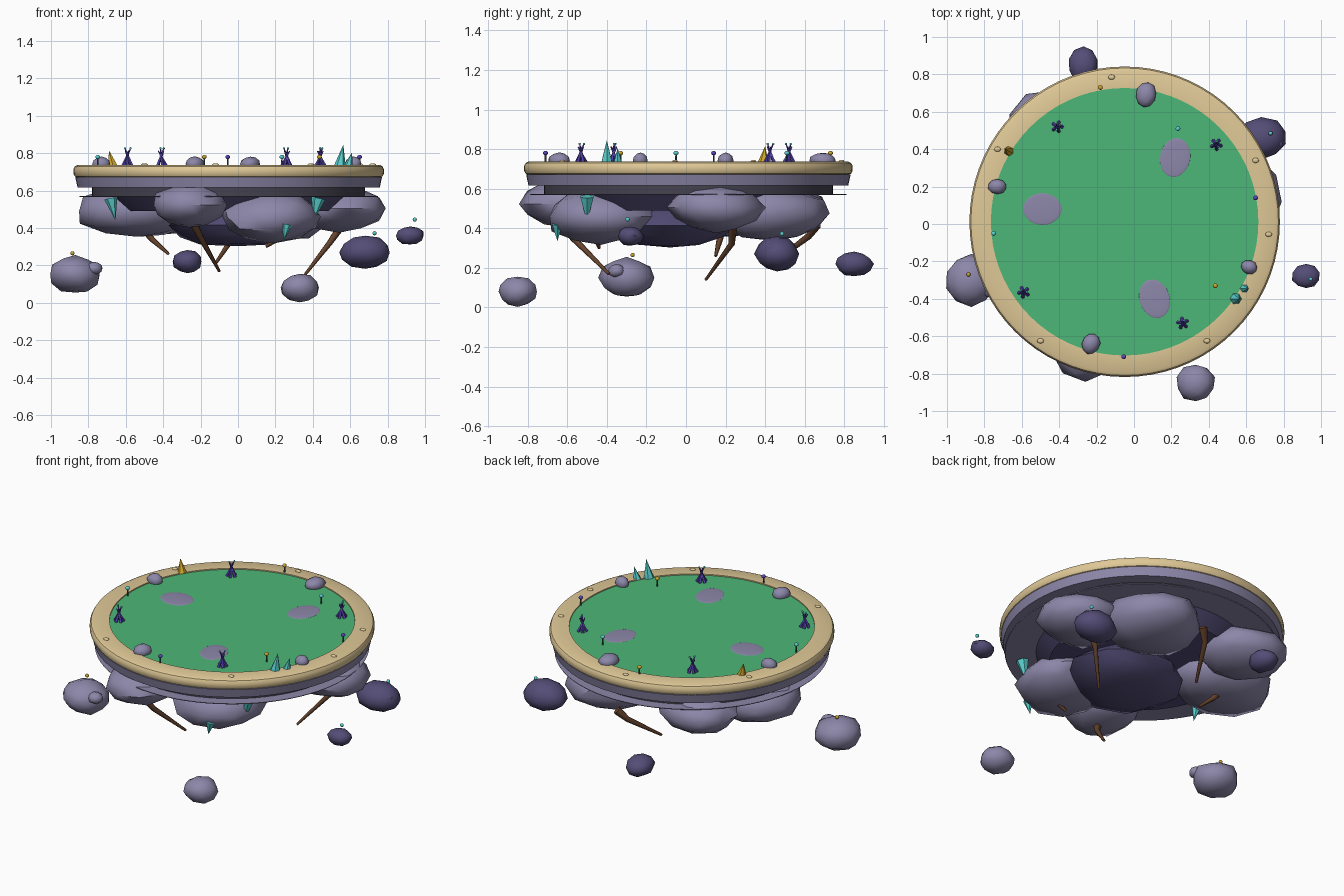
import bpy, bmesh, math, random
from mathutils import Vector, Matrix

random.seed(7)
cube = bpy.data.objects.get("Cube")
if cube:
    bpy.data.objects.remove(cube)


def material(name, hex_code):
    srgb = [int(hex_code[i:i + 2], 16) / 255 for i in (0, 2, 4)]
    col = [c / 12.92 if c < 0.04 else ((c + 0.055) / 1.055) ** 2.4 for c in srgb] + [1]
    m = bpy.data.materials.new(name)
    m.use_nodes = True
    m.diffuse_color = col
    m.node_tree.nodes["Principled BSDF"].inputs["Base Color"].default_value = col
    return m


GRASS = material("grass green", "4DB777")
SAND = material("sand rim", "E0C997")
STONE = material("lilac stone", "8D87A9")
SLATE = material("recess slate", "45424F")
DARK = material("dark rock", "544D77")
ROOT = material("root brown", "66442E")
TEAL = material("teal crystal", "5AD2D0")
GOLD = material("gold", "D0A82A")
VIOLET = material("violet", "5A45BA")
STEM = material("stem green", "35605A")

CX, CY, TOP = -0.05, 0.012, 0.73


def finish(name, bm, mat, angle=40):
    bmesh.ops.recalc_face_normals(bm, faces=bm.faces)
    me = bpy.data.meshes.new(name)
    bm.to_mesh(me)
    bm.free()
    me.materials.append(mat)
    ob = bpy.data.objects.new(name, me)
    bpy.context.collection.objects.link(ob)
    bpy.ops.object.select_all(action="DESELECT")
    ob.select_set(True)
    bpy.context.view_layer.objects.active = ob
    bpy.ops.object.shade_smooth_by_angle(angle=math.radians(angle))
    return ob


def lathe(name, profile, mat, closed=False):
    bm = bmesh.new()
    vs = [bm.verts.new((CX + r, CY, z)) for r, z in profile]
    pairs = list(zip(vs, vs[1:])) + ([(vs[-1], vs[0])] if closed else [])
    edges = [bm.edges.new(p) for p in pairs]
    bmesh.ops.spin(bm, geom=vs + edges, cent=(CX, CY, 0), axis=(0, 0, 1),
                   angle=math.tau, steps=72, use_duplicate=False)
    bmesh.ops.remove_doubles(bm, verts=bm.verts, dist=0.0005)
    return finish(name, bm, mat, 35)


def rock(name, loc, size, mat, turn=0, jitter=0.07, detail=2):
    bm = bmesh.new()
    bmesh.ops.create_icosphere(bm, subdivisions=detail, radius=1)
    for v in bm.verts:
        v.co *= 1 + random.uniform(-jitter, jitter)
    m = (Matrix.Translation(loc) @ Matrix.Rotation(math.radians(turn), 4, "Z")
         @ Matrix.Diagonal((*size, 1)))
    bm.transform(m)
    return finish(name, bm, mat, 45)


def spike(name, base, tip, radius, mat, sides=6, tip_radius=0.0):
    # tapered prism from base to tip
    base, tip = Vector(base), Vector(tip)
    d = tip - base
    m = Matrix.Translation((base + tip) / 2) @ d.to_track_quat("Z", "Y").to_matrix().to_4x4()
    bm = bmesh.new()
    bmesh.ops.create_cone(bm, cap_ends=True, segments=sides, radius1=radius,
                          radius2=tip_radius, depth=d.length, matrix=m)
    bmesh.ops.remove_doubles(bm, verts=bm.verts, dist=0.0002)
    return finish(name, bm, mat, 30)


def bead(name, loc, r, mat, scale=(1, 1, 1)):
    bm = bmesh.new()
    bmesh.ops.create_uvsphere(bm, u_segments=12, v_segments=8, radius=r)
    bm.transform(Matrix.Translation(loc) @ Matrix.Diagonal((*scale, 1)))
    return finish(name, bm, mat, 60)


def root(name, points):
    cu = bpy.data.curves.new(name, "CURVE")
    cu.dimensions = "3D"
    cu.bevel_depth = 0.026
    cu.bevel_resolution = 1
    cu.use_fill_caps = True
    sp = cu.splines.new("POLY")
    sp.points.add(len(points) - 1)
    for i, (p, co) in enumerate(zip(sp.points, points)):
        p.co = (*co, 1)
        p.radius = 1 - 0.7 * i / (len(points) - 1)
    cu.materials.append(ROOT)
    ob = bpy.data.objects.new(name, cu)
    bpy.context.collection.objects.link(ob)


# Platform: grass, flat-topped rim, stone band, shadow gap above a stone shelf, inner tier
lathe("grass_top", [(0, TOP), (0.72, TOP), (0.72, 0.68), (0, 0.68)], GRASS)
lathe("sand_rim", [(0.715, 0.67), (0.715, 0.737), (0.808, 0.737), (0.822, 0.73),
                   (0.83, 0.715), (0.83, 0.69), (0.822, 0.676), (0.805, 0.668)], SAND, True)
lathe("stone_band", [(0, 0.672), (0.82, 0.672), (0.808, 0.617), (0, 0.617)], STONE)
lathe("recess_wall", [(0.73, 0.62), (0.73, 0.57)], SLATE)
lathe("stone_shelf", [(0, 0.572), (0.80, 0.572), (0.797, 0.567), (0, 0.567)], STONE)
lathe("underside_tier", [(0, 0.57), (0.62, 0.57), (0.54, 0.49), (0, 0.49)], DARK)

# Boulders hanging beneath
rock("core_boulder", (0.0, -0.08, 0.415), (0.37, 0.34, 0.115), DARK, 15)
for i, (loc, size, turn) in enumerate([
        ((0.54, 0.15, 0.505), (0.25, 0.24, 0.125), 10),
        ((0.22, 0.43, 0.475), (0.29, 0.29, 0.145), 30),
        ((-0.43, 0.48, 0.49), (0.27, 0.23, 0.13), 140),
        ((-0.54, 0.13, 0.49), (0.32, 0.27, 0.14), 0),
        ((0.18, -0.43, 0.46), (0.28, 0.27, 0.135), 50),
        ((-0.26, -0.59, 0.522), (0.20, 0.25, 0.12), 0)]):
    rock(f"hanging_boulder_{i + 1}", loc, size, STONE, turn)

# Rocks floating around the platform
for i, (loc, size, mat) in enumerate([
        ((-0.87, -0.30, 0.15), (0.14, 0.14, 0.10), STONE),
        ((-0.77, -0.35, 0.185), (0.045, 0.045, 0.035), STONE),
        ((0.33, -0.85, 0.08), (0.105, 0.10, 0.075), STONE),
        ((0.68, 0.46, 0.27), (0.14, 0.11, 0.09), DARK),
        ((0.76, 0.43, 0.30), (0.04, 0.035, 0.025), DARK),
        ((0.92, -0.28, 0.36), (0.075, 0.065, 0.05), DARK),
        ((-0.27, 0.85, 0.22), (0.08, 0.095, 0.063), DARK)]):
    rock(f"floating_rock_{i + 1}", loc, size, mat, 0, 0.06)

# Roots
root("root_right", [(0.58, 0.24, 0.45), (0.49, 0.23, 0.32), (0.35, 0.10, 0.14)])
root("root_front", [(-0.25, -0.63, 0.45), (-0.20, -0.57, 0.35), (-0.10, -0.39, 0.17)])
root("root_back", [(0.03, 0.66, 0.42), (-0.02, 0.62, 0.36), (-0.12, 0.42, 0.21)])
root("root_left", [(-0.52, 0.18, 0.42), (-0.46, 0.17, 0.34), (-0.37, 0.15, 0.26)])
root("root_inner", [(0.26, -0.46, 0.40), (0.21, -0.45, 0.34), (0.15, -0.44, 0.30)])

# Crystals below and on the rim
for i, (x, y, z, h, r, lean) in enumerate([
        (-0.68, -0.24, 0.56, -0.12, 0.036, 0.025), (0.43, -0.50, 0.56, -0.13, 0.038, -0.03),
        (0.26, -0.65, 0.42, -0.085, 0.03, -0.015), (0.545, -0.40, TOP, 0.115, 0.032, 0.018),
        (0.59, -0.345, TOP, 0.075, 0.024, 0.02)]):
    spike(f"teal_crystal_{i + 1}", (x, y, z), (x + lean, y, z + h), r, TEAL)
spike("gold_crystal", (-0.67, 0.39, TOP), (-0.69, 0.40, 0.815), 0.028, GOLD)

# Splayed violet tufts with glowing tips
for n, (x, y) in enumerate([(-0.41, 0.52), (0.44, 0.425), (-0.59, -0.365), (0.26, -0.53)]):
    for k in range(5):
        a = math.tau * k / 5 + n
        c, s = math.cos(a), math.sin(a)
        h = 0.082 + 0.014 * (k % 2)
        tip = (x - 0.016 * c, y - 0.016 * s, TOP + h)
        spike(f"tuft_{n + 1}_blade_{k + 1}", (x + 0.026 * c, y + 0.026 * s, TOP), tip,
              0.010, VIOLET, 5, 0.003)
        if k % 2:
            bead(f"tuft_{n + 1}_tip_{k + 1}", tip, 0.006, TEAL)

# Small round flowers on stems
for i, (x, y, mat) in enumerate([
        (-0.18, 0.73, GOLD), (0.235, 0.51, TEAL), (0.65, 0.14, VIOLET),
        (-0.75, -0.05, TEAL), (-0.055, -0.71, VIOLET), (0.435, -0.33, GOLD)]):
    spike(f"flower_stem_{i + 1}", (x, y, TOP), (x, y, TOP + 0.05), 0.005, STEM, 6, 0.004)
    bead(f"flower_head_{i + 1}", (x, y, TOP + 0.05), 0.013, mat, (1, 1, 0.85))
for i, (loc, mat) in enumerate([((-0.885, -0.27, 0.265), GOLD), ((0.73, 0.485, 0.372), TEAL),
                                ((0.945, -0.295, 0.445), TEAL)]):
    bead(f"floating_spark_{i + 1}", loc, 0.011, mat)

# Rocks, flat stone patches and rim studs on top
for i, (x, y, a, b, turn) in enumerate([(0.065, 0.69, 0.055, 0.068, -10),
                                        (-0.73, 0.20, 0.05, 0.04, 0),
                                        (0.615, -0.23, 0.045, 0.038, -15),
                                        (-0.23, -0.64, 0.048, 0.058, -20)]):
    rock(f"top_rock_{i + 1}", (x, y, 0.742), (a, b, 0.04), STONE, turn, 0.05)
for i, (x, y, a, b, turn) in enumerate([(-0.49, 0.08, 0.102, 0.085, 0),
                                        (0.22, 0.355, 0.08, 0.105, -12),
                                        (0.11, -0.40, 0.08, 0.105, 18)]):
    rock(f"stone_patch_{i + 1}", (x, y, TOP), (a, b, 0.005), STONE, turn, 0, 4)
for i, (x, y) in enumerate([(-0.12, 0.785), (0.65, 0.34), (0.72, -0.055),
                            (0.39, -0.625), (-0.50, -0.625), (-0.73, 0.40)]):
    bead(f"rim_stud_{i + 1}", (x, y, 0.738), 0.018, SAND, (1, 0.75, 0.45))
